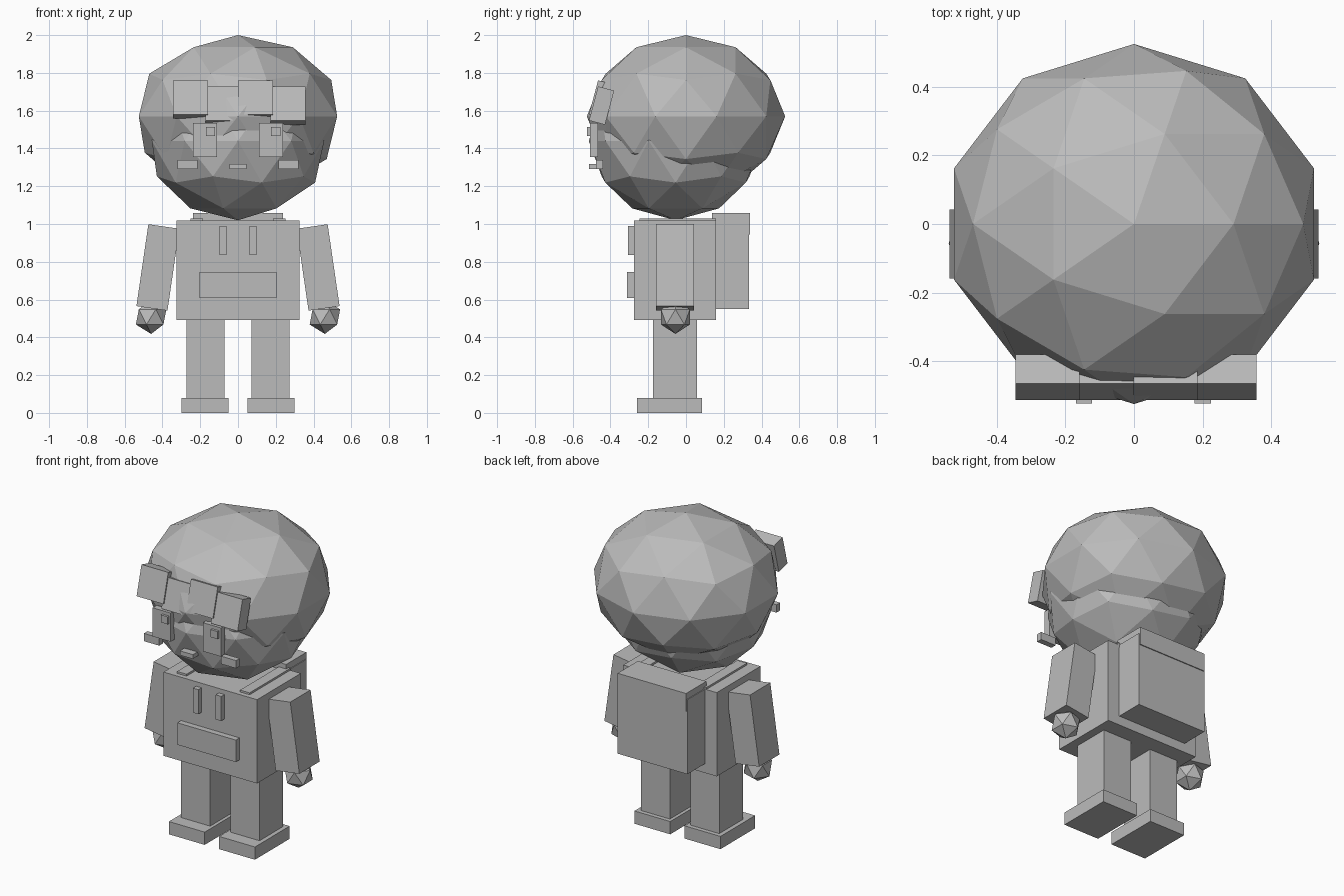
import bpy
from math import radians

if "Cube" in bpy.data.objects:
    bpy.data.objects.remove(bpy.data.objects["Cube"], do_unlink=True)

# One plain colour for everything
GREY = (0.5, 0.5, 0.5, 1.0)
grey = bpy.data.materials.new("plain_grey")
grey.use_nodes = True
grey.diffuse_color = GREY
grey.node_tree.nodes["Principled BSDF"].inputs["Base Color"].default_value = GREY


def finish(name):
    ob = bpy.context.object
    ob.name = name
    ob.data.materials.append(grey)
    return ob


def box(name, x, y, z, tilt=(0, 0, 0)):
    """Box spanning the (low, high) pairs, tilted about its own centre."""
    spans = (x, y, z)
    bpy.ops.mesh.primitive_cube_add(
        size=1, location=[(lo + hi) / 2 for lo, hi in spans],
        rotation=[radians(a) for a in tilt])
    ob = finish(name)
    ob.scale = [hi - lo for lo, hi in spans]
    return ob


def ball(name, centre, radii, detail):
    """Faceted ellipsoid."""
    bpy.ops.mesh.primitive_ico_sphere_add(subdivisions=detail, radius=1, location=centre)
    ob = finish(name)
    ob.scale = radii
    return ob


def pair(name, x, y, z, tilt=0):
    """Mirrored left and right boxes, leaning outward at the bottom."""
    box("left_" + name, x, y, z, (0, -tilt, 0))
    box("right_" + name, (-x[1], -x[0]), y, z, (0, tilt, 0))


# Head and hair: two overlapping faceted ellipsoids
ball("head", (0, -0.055, 1.44), (0.48, 0.46, 0.42), 2)
ball("hair", (0, 0, 1.57), (0.552, 0.525, 0.43), 2)

# Fringe: four tilted blocks, alternately high and low
for i in range(4):
    x = 0.006 + (i - 1.5) * 0.172
    z = 1.627 if i % 2 else 1.659
    box(f"fringe_{i + 1}", (x - 0.093, x + 0.093), (-0.491, -0.403),
        (z - 0.0935, z + 0.0935), (-15, 0, 0))

# Face
pair("eye", (0.112, 0.237), (-0.508, -0.466), (1.354, 1.534))
box("left_pupil", (0.176, 0.224), (-0.523, -0.5), (1.466, 1.513))
box("right_pupil", (-0.169, -0.122), (-0.523, -0.5), (1.466, 1.513))
pair("cheek", (0.214, 0.32), (-0.476, -0.44), (1.29, 1.339))
box("mouth", (-0.045, 0.045), (-0.513, -0.45), (1.29, 1.317))

# Torso with front details
box("torso", (-0.325, 0.325), (-0.275, 0.159), (0.492, 1.018))
box("front_pocket", (-0.203, 0.203), (-0.312, -0.27), (0.608, 0.746))
pair("drawstring", (0.06, 0.098), (-0.307, -0.27), (0.836, 0.99))

# Backpack
box("backpack", (-0.243, 0.243), (0.155, 0.333), (0.55, 1.018))
box("backpack_lid", (-0.238, 0.238), (0.138, 0.339), (0.945, 1.058))
pair("shoulder_strap", (0.186, 0.252), (-0.245, 0.16), (1.0, 1.03))

# Arms and hands
pair("arm", (0.341, 0.507), (-0.159, 0.042), (0.551, 0.989), 8.3)
for side, x in (("left", 0.46), ("right", -0.46)):
    ball(side + "_hand", (x, -0.056, 0.508), (0.09, 0.09, 0.09), 1)

# Legs and feet
pair("leg", (0.071, 0.272), (-0.175, 0.058), (0.07, 0.5))
pair("foot", (0.05, 0.299), (-0.259, 0.085), (0, 0.08))
